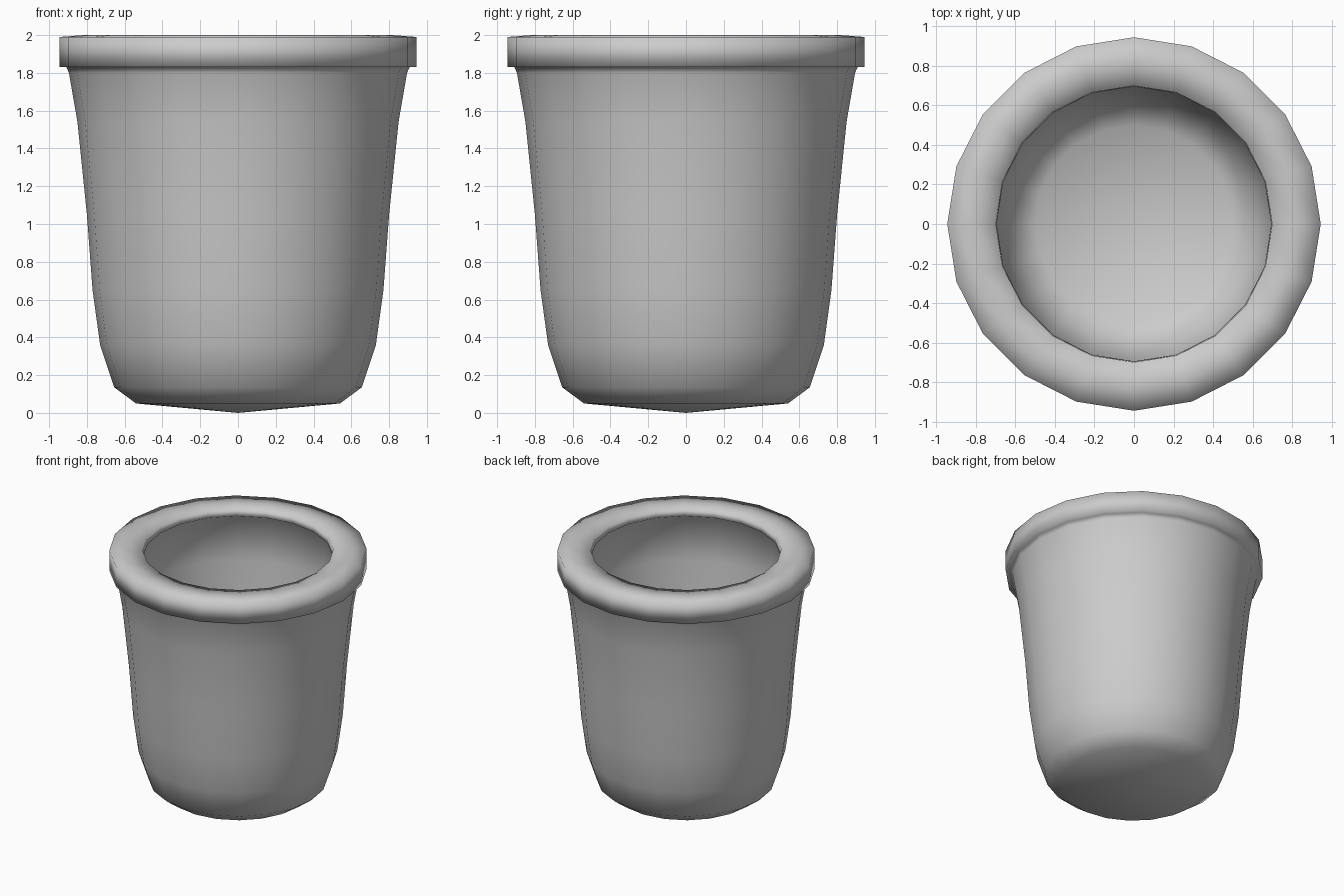
import bpy, bmesh, math

if "Cube" in bpy.data.objects:
    bpy.data.objects.remove(bpy.data.objects["Cube"])

SIDES = 20

# Closed wall profile (radius, height): outside base, wall, rim, inside wall, floor
profile = [
    (0.0, 0.0), (0.54, 0.05), (0.655, 0.135), (0.73, 0.36), (0.77, 0.65),
    (0.80, 1.05), (0.85, 1.54), (0.895, 1.80),            # outer wall
    (0.908, 1.83), (0.945, 1.83), (0.945, 1.99),          # rim outside
    (0.82, 2.0), (0.70, 1.99), (0.695, 1.94),             # rim top and inner lip
    (0.80, 1.87), (0.79, 1.54), (0.745, 1.05), (0.715, 0.65),
    (0.675, 0.38), (0.60, 0.20), (0.50, 0.13), (0.0, 0.09),  # inside
]


def lathe(name, points, sides):
    """Revolve a profile about z, closing to single vertices on the axis."""
    bm = bmesh.new()
    rings = []
    for r, z in points:
        count = 1 if r == 0 else sides
        rings.append([bm.verts.new((r * math.cos(math.tau * i / sides),
                                    r * math.sin(math.tau * i / sides), z))
                      for i in range(count)])
    for a, b in zip(rings, rings[1:]):
        for i in range(sides):
            j = (i + 1) % sides
            corners = [a[i % len(a)], a[j % len(a)], b[j % len(b)], b[i % len(b)]]
            bm.faces.new(list(dict.fromkeys(corners)))
    bmesh.ops.recalc_face_normals(bm, faces=bm.faces)
    for f in bm.faces:
        f.smooth = True
    mesh = bpy.data.meshes.new(name)
    bm.to_mesh(mesh)
    bm.free()
    obj = bpy.data.objects.new(name, mesh)
    bpy.context.collection.objects.link(obj)
    return obj


# Hollow pot with rolled rim
lathe("pot", profile, SIDES)
